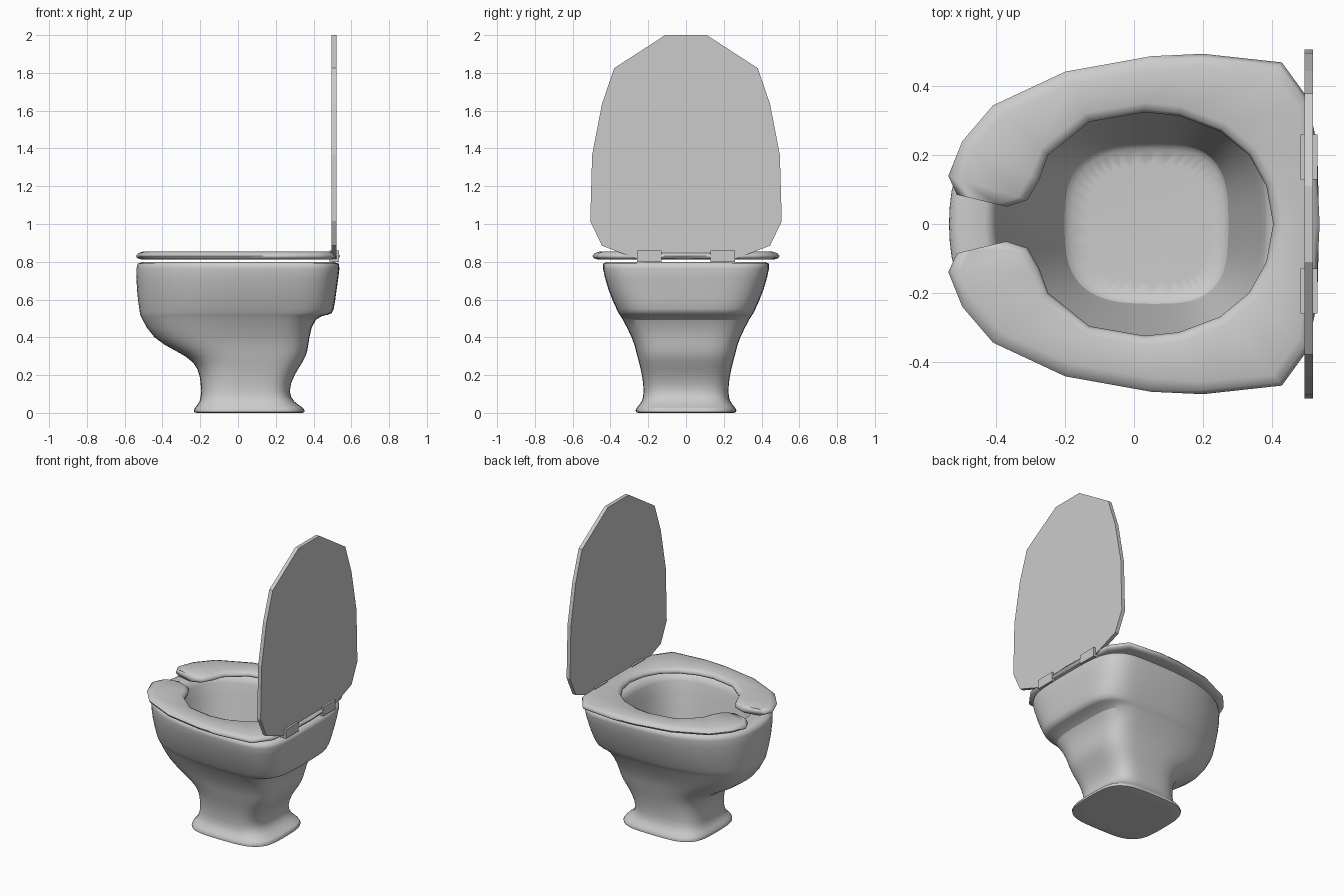
import bpy, bmesh, math
from mathutils import Vector

if "Cube" in bpy.data.objects:
    bpy.data.objects.remove(bpy.data.objects["Cube"])


def finish(name, bm, angle=None):
    bmesh.ops.recalc_face_normals(bm, faces=bm.faces)
    me = bpy.data.meshes.new(name)
    bm.to_mesh(me)
    bm.free()
    ob = bpy.data.objects.new(name, me)
    bpy.context.collection.objects.link(ob)
    if angle:
        bpy.ops.object.select_all(action='DESELECT')
        ob.select_set(True)
        bpy.context.view_layer.objects.active = ob
        bpy.ops.object.shade_smooth_by_angle(angle=math.radians(angle))
    return ob


def loft(bm, rings):
    """Skin a row of closed rings and cap both ends."""
    for a, b in zip(rings, rings[1:]):
        for i in range(len(a)):
            j = i - 1
            bm.faces.new((a[j], a[i], b[i], b[j]))
    bm.faces.new(rings[0])
    bm.faces.new(rings[-1])


def egg(bm, z, x0, x1, w, back, shift, count=40):
    """Rounded ring: square near the floor, egg-shaped in front near the rim."""
    t = min(1, z / 0.5)
    xc = 0.05 + shift * z
    ring = []
    for i in range(count):
        c, s = math.cos(math.tau * i / count), math.sin(math.tau * i / count)
        n, a = (3.6 + (back - 3.6) * t, x1 - xc) if c > 0 else (3.6 - 1.1 * t, xc - x0)
        x = xc + math.copysign(abs(c) ** (2 / n) * a, c)
        ring.append(bm.verts.new((x, math.copysign(abs(s) ** (2 / n) * w, s), z)))
    return ring


# bowl: z, x min, x max, half width
outside = [
    (0, -0.235, 0.355, 0.268), (0.025, -0.235, 0.355, 0.268),
    (0.055, -0.2, 0.295, 0.232), (0.11, -0.195, 0.265, 0.222),
    (0.2, -0.2, 0.295, 0.232), (0.27, -0.23, 0.345, 0.25),
    (0.325, -0.32, 0.37, 0.265), (0.39, -0.455, 0.375, 0.28),
    (0.512, -0.517, 0.402, 0.345), (0.518, -0.519, 0.49, 0.352),
    (0.535, -0.523, 0.508, 0.362), (0.65, -0.539, 0.522, 0.415),
    (0.785, -0.543, 0.543, 0.448), (0.8, -0.528, 0.532, 0.438),
]
inside = [
    (0.8, -0.42, 0.4, 0.355), (0.785, -0.405, 0.385, 0.345),
    (0.6, -0.365, 0.35, 0.305), (0.38, -0.26, 0.295, 0.255),
    (0.25, -0.194, 0.274, 0.231),
]
bm = bmesh.new()
rings = [egg(bm, 0, -0.22, 0.34, 0.255, 4, 0)]
rings += [egg(bm, *s, 4.1, 0.18) for s in outside]
rings += [egg(bm, *s, 2.6, 0.05) for s in inside]
rings.append(egg(bm, 0.25, -0.18, 0.26, 0.218, 2.6, 0.05))
loft(bm, rings)
bowl = finish("bowl", bm, 60)
sub = bowl.modifiers.new("smooth", 'SUBSURF')
sub.levels = sub.render_levels = 1

# seat: matching outer / inner outline points, from the back to the open front tip
outline = [
    (0.54, 0, 0.405, 0), (0.53, 0.2, 0.385, 0.11), (0.51, 0.36, 0.335, 0.2),
    (0.43, 0.47, 0.25, 0.27), (0.2, 0.495, 0.13, 0.315), (0.05, 0.488, 0.03, 0.325),
    (-0.2, 0.443, -0.13, 0.297), (-0.41, 0.345, -0.25, 0.2),
    (-0.5, 0.24, -0.275, 0.13), (-0.54, 0.14, -0.31, 0.07), (-0.515, 0.085, -0.37, 0.05),
]
half = [(Vector((a, b, 0)), Vector((c, d, 0))) for a, b, c, d in outline]
flip = Vector((1, -1, 1))
pairs = [(o * flip, i * flip) for o, i in reversed(half[1:])] + half
# cross section: inset from the edge and height
edge = [(0.03, 0.812), (0.005, 0.82), (0, 0.831), (0.012, 0.845), (0.04, 0.854)]
bm = bmesh.new()
rings = []
for o, i in pairs:
    d = (i - o).normalized()
    pts = [o + d * s + Vector((0, 0, z)) for s, z in edge]
    pts += [i - d * s * 0.7 + Vector((0, 0, z)) for s, z in reversed(edge)]
    rings.append([bm.verts.new(p) for p in pts])
loft(bm, rings)
finish("seat", bm, 60)

# raised lid: flat faceted plate
side = [(0.11, 2), (0.38, 1.825), (0.445, 1.635), (0.497, 1.365),
        (0.507, 1.015), (0.445, 0.885), (0.26, 0.815)]
prof = side + [(-y, z) for y, z in reversed(side)]
bm = bmesh.new()
loft(bm, [[bm.verts.new((x, y, z)) for y, z in prof] for x in (0.496, 0.521)])
finish("lid", bm)

# hinges
for label, s in (("left", -1), ("right", 1)):
    bm = bmesh.new()
    bmesh.ops.create_cube(bm, size=1)
    bmesh.ops.scale(bm, vec=(0.05, 0.13, 0.06), verts=bm.verts)
    bmesh.ops.translate(bm, vec=(0.509, s * 0.195, 0.83), verts=bm.verts)
    finish(label + "_hinge", bm)
